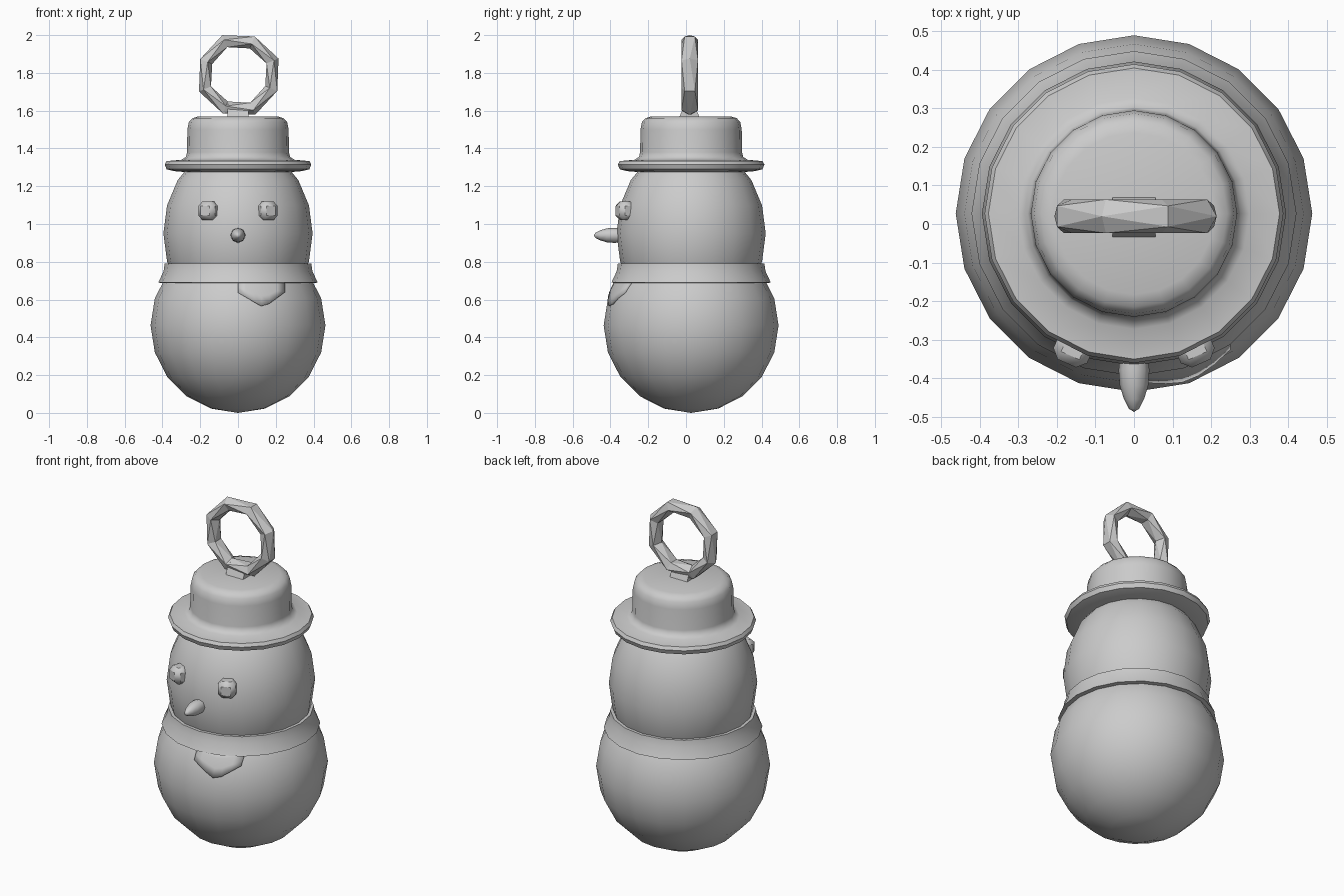
import bpy, bmesh, math
from mathutils import Matrix, Vector

if "Cube" in bpy.data.objects:
    bpy.data.objects.remove(bpy.data.objects["Cube"])

CY = 0.027  # y of the main axis


def finish(name, bm, smooth=None):
    bmesh.ops.recalc_face_normals(bm, faces=bm.faces)
    me = bpy.data.meshes.new(name)
    bm.to_mesh(me)
    bm.free()
    ob = bpy.data.objects.new(name, me)
    bpy.context.collection.objects.link(ob)
    bpy.ops.object.select_all(action='DESELECT')
    ob.select_set(True)
    bpy.context.view_layer.objects.active = ob
    if smooth:
        bpy.ops.object.shade_smooth_by_angle(angle=math.radians(smooth))
    return ob


def bridge(bm, rings, closed=False):
    n = len(rings[0])
    pairs = list(zip(rings, rings[1:]))
    if closed:
        pairs.append((rings[-1], rings[0]))
    for a, b in pairs:
        for i in range(n):
            j = (i + 1) % n
            bm.faces.new((a[i], a[j], b[j], b[i]))


def lathe(name, prof, sides, closed, smooth, mat=Matrix.Translation((0, CY, 0))):
    bm = bmesh.new()
    rings = [[bm.verts.new((r * math.cos(2 * math.pi * i / sides),
                            r * math.sin(2 * math.pi * i / sides), z))
              for i in range(sides)] for r, z in prof]
    bridge(bm, rings, closed)
    bmesh.ops.remove_doubles(bm, verts=bm.verts, dist=1e-5)
    bm.transform(mat)
    return finish(name, bm, smooth)


def ball(name, z, r, rz):
    bm = bmesh.new()
    bmesh.ops.create_uvsphere(bm, u_segments=20, v_segments=10, radius=1)
    bm.transform(Matrix.Translation((0, CY, z)) @ Matrix.Diagonal((r, r, rz, 1)))
    return finish(name, bm, 60)


# body and head
ball("body", 0.463, 0.463, 0.463)
ball("head", 0.95, 0.395, 0.48)

# scarf collar
lathe("scarf", [(0.36, 0.79), (0.388, 0.79), (0.394, 0.75), (0.422, 0.69),
                (0.385, 0.685)], 20, True, 35)

# scarf tail, wrapped over the body
bm = bmesh.new()
N = 6
cols = []
for i in range(N + 1):
    x = 0.25 * i / N
    low = 0.64 - 0.08 * min(x / 0.14, (0.25 - x) / 0.11)
    col = []
    for k in range(4):
        z = 0.72 + (low - 0.72) * k / 3
        d = 0.468 ** 2 - x * x - (z - 0.463) ** 2
        col.append(bm.verts.new((x, CY - math.sqrt(d), z)))
    cols.append(col)
for a, b in zip(cols, cols[1:]):
    for k in range(3):
        bm.faces.new((a[k], a[k + 1], b[k + 1], b[k]))
tail = finish("scarf_tail", bm, 35)
mod = tail.modifiers.new("thickness", 'SOLIDIFY')
mod.thickness = 0.02
mod.offset = -1

# hat with brim
lathe("hat", [(0, 1.28), (0.28, 1.275), (0.34, 1.28), (0.378, 1.29), (0.388, 1.315),
              (0.378, 1.333), (0.30, 1.34), (0.276, 1.355), (0.27, 1.38),
              (0.268, 1.50), (0.26, 1.54), (0.242, 1.56), (0.21, 1.57), (0, 1.57)],
      20, False, 50)

# hanging loop, faceted and twisted
bm = bmesh.new()
rings = []
SEG, SIDES = 8, 5
for i in range(SEG):
    a = 2 * math.pi * (i + 0.5) / SEG
    ring = []
    for k in range(SIDES):
        t = 2 * math.pi * (k + 0.5 * (i % 2)) / SIDES
        r = 0.19 + 0.038 * math.cos(t)
        ring.append(bm.verts.new((0.004 + r * math.cos(a), 0.02 + 0.046 * math.sin(t),
                                  1.789 + r * math.sin(a))))
    rings.append(ring)
bridge(bm, rings, True)
bmesh.ops.triangulate(bm, faces=bm.faces)
finish("hanging_loop", bm)

# tapered tab under the loop
bm = bmesh.new()
bmesh.ops.create_cube(bm, size=1)
for v in bm.verts:
    top = v.co.z > 0
    v.co = Vector((v.co.x * 0.112, 0.018 + v.co.y * (0.05 if top else 0.115),
                   1.635 if top else 1.555))
finish("loop_tab", bm)

# eyes
for side, s in (("left", 1), ("right", -1)):
    bm = bmesh.new()
    bmesh.ops.create_cube(bm, size=0.096)
    bmesh.ops.bevel(bm, geom=bm.edges[:], offset=0.022, segments=1,
                    affect='EDGES', profile=0.5)
    bm.transform(Matrix.Translation((0.155 * s, -0.318, 1.07))
                 @ Matrix.Rotation(0.42 * s, 4, 'Z'))
    finish("eye_" + side, bm, 40)

# nose
lathe("nose", [(0, -0.33), (0.036, -0.33), (0.04, -0.38), (0.037, -0.42), (0.026, -0.455),
               (0.013, -0.48), (0, -0.488)], 8, False, 50,
      Matrix.Translation((0, 0, 0.94)) @ Matrix.Rotation(-math.pi / 2, 4, 'X'))
